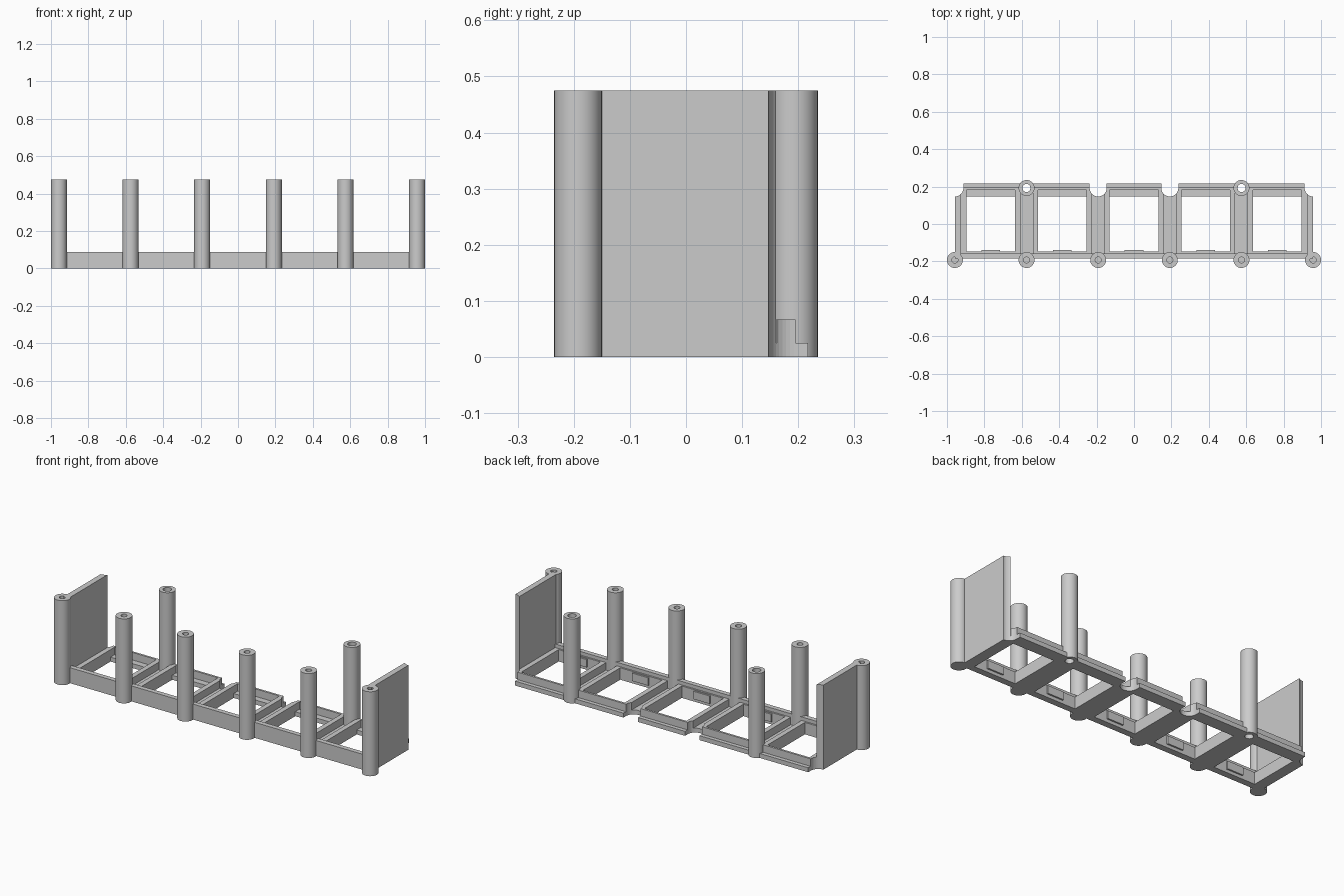
import bpy, bmesh, math

if "Cube" in bpy.data.objects:
    bpy.data.objects.remove(bpy.data.objects["Cube"])

grey = bpy.data.materials.new("plain grey")
grey.diffuse_color = (0.6, 0.6, 0.6, 1)
grey.use_nodes = True
grey.node_tree.nodes["Principled BSDF"].inputs["Base Color"].default_value = grey.diffuse_color

PITCH = 0.383
CELLS = [PITCH * i for i in range(-2, 3)]
POSTS = [PITCH * (i - 2.5) for i in range(6)]
END = POSTS[5]
POST_Y, POST_R, HEIGHT = 0.1925, 0.0425, 0.475
FLOOR, RIM = 0.025, 0.067


def finish(name, bm):
    bmesh.ops.recalc_face_normals(bm, faces=bm.faces)
    mesh = bpy.data.meshes.new(name)
    bm.to_mesh(mesh)
    bm.free()
    mesh.materials.append(grey)
    obj = bpy.data.objects.new(name, mesh)
    bpy.context.collection.objects.link(obj)
    return obj


def prism(bm, points, z0, z1):
    """Extrude a plan outline from z0 to z1."""
    face = bm.faces.new([bm.verts.new((x, y, z0)) for x, y in points])
    new = bmesh.ops.extrude_face_region(bm, geom=[face])["geom"]
    for v in new:
        if isinstance(v, bmesh.types.BMVert):
            v.co.z = z1


def box(bm, x0, x1, y0, y1, z0, z1):
    prism(bm, [(x0, y0), (x1, y0), (x1, y1), (x0, y1)], z0, z1)


def boxes(name, rows):
    bm = bmesh.new()
    for row in rows:
        box(bm, *row)
    return finish(name, bm)


def arc(cx, cy, r, a0, a1, n):
    return [(cx + r * math.cos(a0 + (a1 - a0) * i / n),
             cy + r * math.sin(a0 + (a1 - a0) * i / n)) for i in range(n + 1)]


def cut(obj, cutter):
    mod = obj.modifiers.new("cut", "BOOLEAN")
    mod.operation = "DIFFERENCE"
    mod.solver = "EXACT"
    mod.object = cutter
    cutter.hide_render = True
    cutter.hide_viewport = True


# Rounded notches in the back edge that receive neighbouring posts
bm = bmesh.new()
R = 0.0455
for i in (0, 2, 3, 5):
    x = POSTS[i]
    prism(bm, arc(x, POST_Y, R, math.pi, 2 * math.pi, 20)
          + [(x + R, 0.3), (x - R, 0.3)], -0.1, 0.6)
notches = finish("notch_cutter", bm)

# Bores under the two back posts
bm = bmesh.new()
for i in (1, 4):
    prism(bm, arc(POSTS[i], POST_Y, 0.022, 0, 2 * math.pi, 24)[:-1], -0.1, 0.1)
bores = finish("bore_cutter", bm)

# Base plate with five openings
openings = boxes("opening_cutter",
                 [(c - 0.13, c + 0.13, -0.148, 0.147, -0.1, 0.2) for c in CELLS])
plate = boxes("base_plate", [(-END, END, -0.185, 0.217, 0, FLOOR)])
for c in (openings, notches, bores):
    cut(plate, c)

# Raised rim around each opening
pockets = boxes("pocket_cutter",
                [(c - 0.13, c + 0.13, -0.148, 0.183, -0.1, 0.2) for c in CELLS])
rims = boxes("cell_rims",
             [(c - 0.158, c + 0.158, -0.16, 0.195, FLOOR, RIM) for c in CELLS])
for c in (pockets, notches, bores):
    cut(rims, c)

# Front rail and the small tabs on its inner side
boxes("front_rail", [(-END, END, -0.185, -0.158, 0, 0.087)])
boxes("rail_tabs", [(c - 0.05, c + 0.05, -0.15, -0.139, 0.018, 0.062) for c in CELLS])

# Tall end walls
walls = boxes("end_walls", [(-END, -0.925, -0.185, 0.18, 0, HEIGHT),
                            (0.925, END, -0.185, 0.18, 0, HEIGHT)])
cut(walls, notches)


def post(name, x, y, profile, closed):
    """Turn a radius/height profile into a post."""
    bm = bmesh.new()
    n = 32
    rings = []
    for r, z in profile:
        if r == 0:
            rings.append([bm.verts.new((x, y, z))] * n)
        else:
            rings.append([bm.verts.new((x + r * math.cos(2 * math.pi * k / n),
                                        y + r * math.sin(2 * math.pi * k / n), z))
                          for k in range(n)])
    pairs = list(zip(rings, rings[1:]))
    if closed:
        pairs.append((rings[-1], rings[0]))
    for a, b in pairs:
        for k in range(n):
            j = (k + 1) % n
            bm.faces.new(list(dict.fromkeys((a[k], a[j], b[j], b[k]))))
    obj = finish(name, bm)
    bpy.context.view_layer.objects.active = obj
    obj.select_set(True)
    bpy.ops.object.shade_smooth_by_angle(angle=math.radians(35))
    obj.select_set(False)


# Front posts with blind screw holes, back posts bored through
for i, x in enumerate(POSTS):
    post(f"front_post_{i + 1}", x, -POST_Y,
         [(0, 0), (POST_R, 0), (POST_R, HEIGHT), (0.016, HEIGHT),
          (0.016, 0.3), (0, 0.3)], False)
for i in (1, 4):
    post(f"back_post_{i}", POSTS[i], POST_Y,
         [(0.022, 0), (POST_R, 0), (POST_R, HEIGHT), (0.022, HEIGHT)], True)
